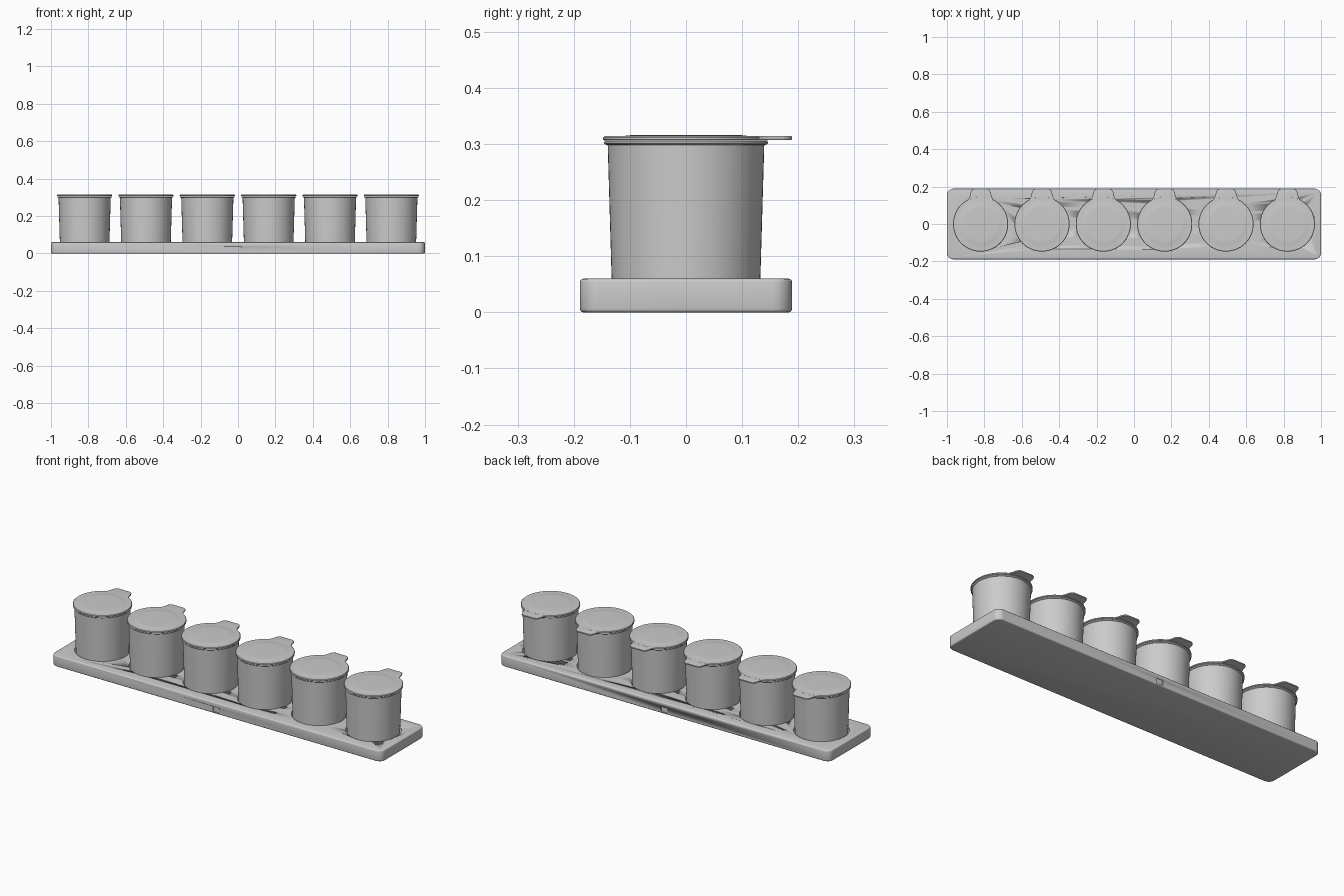
import bpy, bmesh
from math import sin, cos, pi, radians

if "Cube" in bpy.data.objects:
    bpy.data.objects.remove(bpy.data.objects["Cube"])

SEG = 64
CUP_X = [s * x for x in (0.164, 0.492, 0.82) for s in (-1, 1)]


def finish(bm, name, angle=35):
    bmesh.ops.recalc_face_normals(bm, faces=bm.faces)
    me = bpy.data.meshes.new(name)
    bm.to_mesh(me)
    bm.free()
    ob = bpy.data.objects.new(name, me)
    bpy.context.collection.objects.link(ob)
    bpy.ops.object.select_all(action='DESELECT')
    ob.select_set(True)
    bpy.context.view_layer.objects.active = ob
    bpy.ops.object.shade_smooth_by_angle(angle=radians(angle))
    return ob


def lathe(name, profile, x):
    """Closed solid of revolution; profile starts and ends on the axis."""
    bm = bmesh.new()
    rings = []
    for r, z in profile:
        if r == 0:
            rings.append([bm.verts.new((x, 0, z))] * SEG)
        else:
            rings.append([bm.verts.new((x + r * cos(2 * pi * i / SEG), r * sin(2 * pi * i / SEG), z))
                          for i in range(SEG)])
    for a, b in zip(rings, rings[1:]):
        for i in range(SEG):
            j = (i + 1) % SEG
            bm.faces.new(list(dict.fromkeys((a[i], a[j], b[j], b[i]))))
    return finish(bm, name)


def prism(name, outline, z0, z1, edge):
    """Extruded outline with rounded top and bottom edges."""
    bm = bmesh.new()
    base = bm.faces.new([bm.verts.new((x, y, z0)) for x, y in outline])
    res = bmesh.ops.extrude_face_region(bm, geom=[base])
    up = [v for v in res['geom'] if isinstance(v, bmesh.types.BMVert)]
    bmesh.ops.translate(bm, verts=up, vec=(0, 0, z1 - z0))
    bmesh.ops.recalc_face_normals(bm, faces=bm.faces)
    rim = [e for e in bm.edges if abs(e.verts[0].co.z - e.verts[1].co.z) < 1e-6]
    bmesh.ops.bevel(bm, geom=rim, offset=edge, segments=3, profile=0.5, affect='EDGES')
    return finish(bm, name)


def rounded_rect(hx, hy, r, n=8):
    return [(cx * (hx - r) + r * cos(a0 + i * pi / 2 / n), cy * (hy - r) + r * sin(a0 + i * pi / 2 / n))
            for cx, cy, a0 in ((1, 1, 0), (-1, 1, pi / 2), (-1, -1, pi), (1, -1, 1.5 * pi))
            for i in range(n + 1)]


def cut(target, cutter):
    cutter.hide_render = True
    cutter.hide_viewport = True
    m = target.modifiers.new(cutter.name, 'BOOLEAN')
    m.operation = 'DIFFERENCE'
    m.solver = 'EXACT'
    m.object = cutter


# tray with round pockets
tray = prism("tray", rounded_rect(1.0, 0.189, 0.035), 0, 0.06, 0.006)
for x in CUP_X:
    cut(tray, lathe("pocket_cutter", [(0, 0.02), (0.138, 0.02), (0.138, 0.1), (0, 0.1)], x))

# thumb notches in the long sides
for s in (-1, 1):
    bm = bmesh.new()
    bmesh.ops.create_cube(bm, size=1)
    for v in bm.verts:
        v.co = (v.co.x * 0.04, s * 0.189 + v.co.y * 0.01, 0.022 + v.co.z * 0.03)
    cut(tray, finish(bm, "notch_cutter"))

# tapered hollow cup with a rolled rim
CUP = [(0, 0.02), (0.127, 0.02), (0.1315, 0.025), (0.1395, 0.298), (0.1445, 0.2995),
       (0.1465, 0.302), (0.1445, 0.3055), (0.134, 0.3055), (0.126, 0.03), (0, 0.03)]
# lid with a raised centre panel
LID = [(0, 0.306), (0.145, 0.306), (0.1475, 0.3085), (0.1475, 0.312), (0.145, 0.3145),
       (0.109, 0.3145), (0.105, 0.3155), (0.09, 0.316), (0, 0.316)]
# right half of the pull tab outline
TAB = [(0.085, 0.112), (0.065, 0.134), (0.058, 0.15), (0.053, 0.172), (0.046, 0.183), (0.034, 0.189)]

for x in CUP_X:
    lathe("cup", CUP, x)
    lathe("lid", LID, x)
    outline = [(x + a, b) for a, b in TAB] + [(x - a, b) for a, b in reversed(TAB)]
    prism("lid_tab", outline, 0.307, 0.3143, 0.002)
